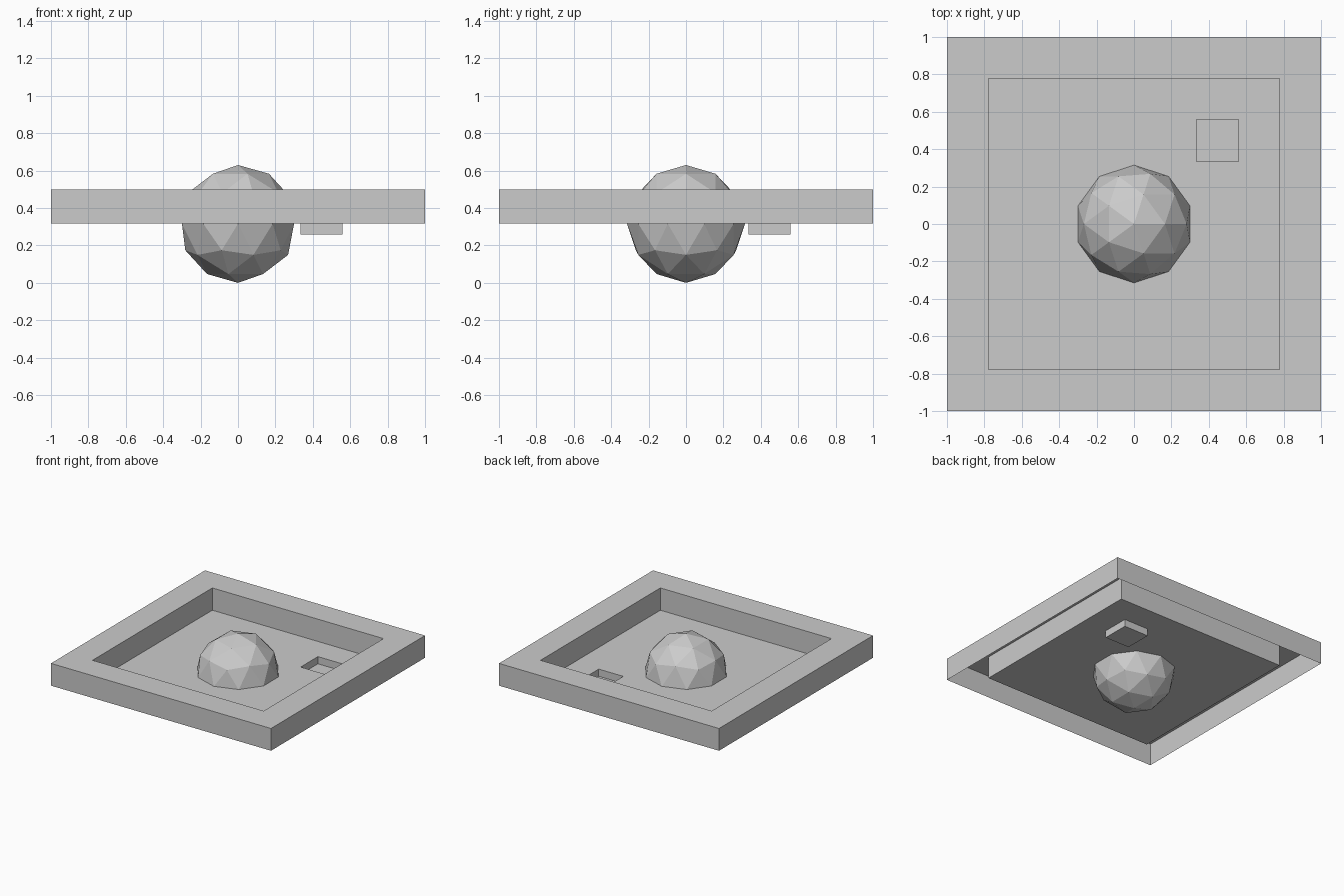
import bpy
import bmesh

cube = bpy.data.objects.get("Cube")
if cube:
    bpy.data.objects.remove(cube, do_unlink=True)

# Single plain grey
grey = bpy.data.materials.new("plain_grey")
colour = (0.6, 0.6, 0.6, 1.0)
grey.diffuse_color = colour
grey.use_nodes = True
grey.node_tree.nodes["Principled BSDF"].inputs["Base Color"].default_value = colour


def add_object(name, bm):
    mesh = bpy.data.meshes.new(name)
    bm.to_mesh(mesh)
    bm.free()
    mesh.materials.append(grey)
    obj = bpy.data.objects.new(name, mesh)
    bpy.context.collection.objects.link(obj)
    return obj


def square_loop(bm, centre, half, z):
    corners = ((-1, -1), (1, -1), (1, 1), (-1, 1))
    return [bm.verts.new((centre + sx * half, centre + sy * half, z))
            for sx, sy in corners]


# Tray: open-bottomed sheet with outer skirt, rim, sunken floor and small recess
RIM_Z, FLOOR_Z, RECESS_Z = 0.5, 0.317, 0.258
RECESS_CENTRE, RECESS_HALF = 0.447, 0.112
PIT_HALF = 0.778
sections = [
    (0, 1, FLOOR_Z),                              # skirt bottom
    (0, 1, RIM_Z),                                # outer rim edge
    (0, PIT_HALF, RIM_Z),                         # inner rim edge
    (0, PIT_HALF, FLOOR_Z),                       # floor border
    (RECESS_CENTRE, RECESS_HALF, FLOOR_Z),        # recess mouth
    (RECESS_CENTRE, RECESS_HALF, RECESS_Z),       # recess bottom
]
bm = bmesh.new()
loops = [square_loop(bm, *section) for section in sections]
for lower, upper in zip(loops, loops[1:]):
    for i in range(4):
        j = (i + 1) % 4
        bm.faces.new((lower[i], lower[j], upper[j], upper[i]))
bm.faces.new(loops[-1])
add_object("tray", bm)

# Faceted ball resting through the middle of the floor
RADIUS = 0.315
bm = bmesh.new()
bmesh.ops.create_icosphere(bm, subdivisions=2, radius=RADIUS)
ball = add_object("faceted_ball", bm)
ball.location.z = RADIUS
